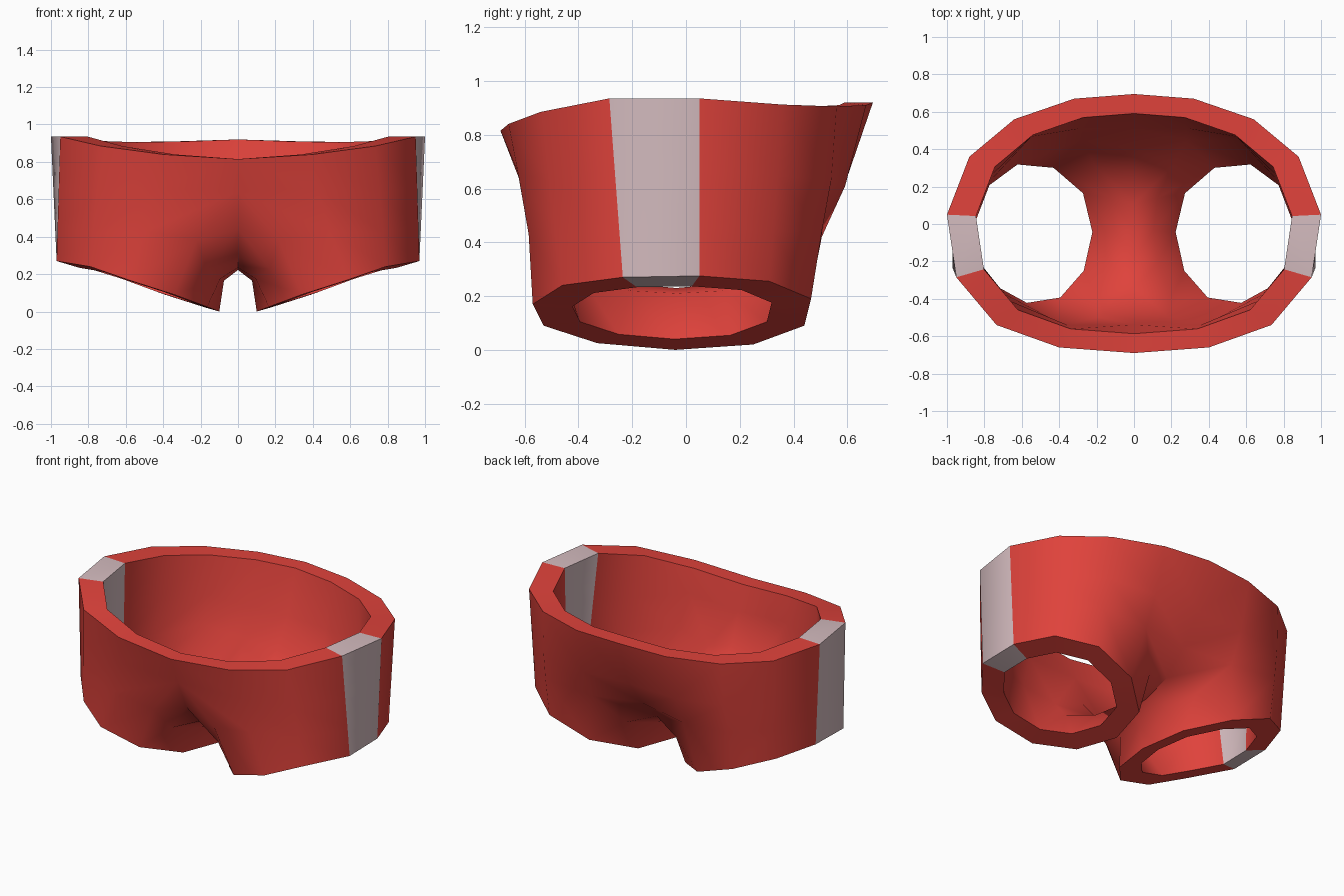
import bpy, bmesh, math
from mathutils import Vector as V

if "Cube" in bpy.data.objects:
    bpy.data.objects.remove(bpy.data.objects["Cube"])

# Right half only: the garment is mirrored across x = 0
# Waist edge, front centre -> side -> back centre
waist = dict(zip("SDCBAKJIN", [
    (0, -.69, .815), (.40, -.66, .84), (.735, -.54, .885), (.95, -.285, .935), (1, .05, .935),
    (.88, .36, .912), (.64, .56, .905), (.32, .67, .91), (0, .695, .92)]))
# Leg opening, all the way round
leg = dict(zip("ABCDEFGHIJK", [
    (.97, .05, .275), (.97, -.235, .27), (.79, -.46, .24), (.59, -.57, .17), (.34, -.53, .09),
    (.165, -.33, .025), (.10, -.04, 0), (.17, .25, .02), (.39, .44, .09), (.66, .465, .19),
    (.87, .31, .255)]))
# Shaped points of the front and back panels
shape = {
    "D1": (.42, -.625, .66), "D2": (.49, -.585, .43), "X2": (.22, -.56, .38),
    "I1": (.33, .592, .61), "I2": (.33, .505, .42), "J1": (.65, .54, .63), "J2": (.66, .505, .44),
    "S1": (0, -.622, .64), "S2": (0, -.53, .44), "N1": (0, .592, .62), "N2": (0, .45, .44)}
# Crotch strip: side points (q) and centre points (p)
crotch_q = dict(zip("EFGHI", [(.17, -.45, .23), (.095, -.24, .175), (.075, -.04, .165),
                              (.095, .16, .175), (.18, .36, .23)]))
crotch_p = dict(zip("EFGHI", [(0, -.38, .295), (0, -.2, .235), (0, -.04, .222),
                              (0, .12, .235), (0, .30, .295)]))

outer, inner = {}, {}
LEG_C = V((.53, -.05, .14))


def shrink(p, s=.85, z=0):
    return V((p[0] * .845, p[1] * s, p[2] + z))


for k, p in waist.items():
    outer[k + "0"], inner[k + "0"] = V(p), shrink(p)
for k, p in leg.items():
    outer[k + "3"], inner[k + "3"] = V(p), LEG_C + (V(p) - LEG_C) * .715
for k, p in shape.items():
    outer[k], inner[k] = V(p), shrink(p, .865 if k[1] == "1" else .89, .02)
for k in "CBAK":                     # plain side columns
    for i, t in ((1, .4), (2, .72)):
        outer[k + str(i)] = outer[k + "0"].lerp(outer[k + "3"], t)
        inner[k + str(i)] = inner[k + "0"].lerp(inner[k + "3"], t)
for k in "EFGHI":
    q, p = crotch_q[k], crotch_p[k]
    outer[k + "q"], inner[k + "q"] = V(q), V((q[0] + .03, q[1] * .87, q[2] + .045))
    outer[k + "p"], inner[k + "p"] = V(p), V((0, p[1] * .9, p[2] + .008))

# Panels by point name; flag marks the side stripe
faces = []
for a, b in zip("DCBAK", "CBAKJ"):
    for i in range(3):
        faces.append(([f"{a}{i}", f"{b}{i}", f"{b}{i+1}", f"{a}{i+1}"], a + b == "BA"))
for a, b in zip("EFGH", "FGHI"):
    faces.append(([a + "q", b + "q", b + "p", a + "p"], False))
    faces.append(([a + "3", b + "3", b + "q", a + "q"], False))
for text in ("S0 D0 D1 S1", "S1 D1 D2 X2", "S1 X2 S2", "X2 D2 D3 E3", "S2 X2 Eq Ep", "X2 E3 Eq",
             "J0 I0 I1 J1", "J1 I1 I2 J2", "J2 I2 I3 J3", "I0 N0 N1 I1", "I1 N1 N2 I2",
             "I2 Iq I3", "I2 N2 Ip Iq"):
    faces.append((text.split(), False))

bm = bmesh.new()
vo = {k: bm.verts.new(p) for k, p in outer.items()}
vi = {k: bm.verts.new(p) for k, p in inner.items()}


def add(verts, stripe):
    f = bm.faces.new(verts)
    f.material_index = int(stripe)
    f.smooth = True


for names, stripe in faces:
    add([vo[n] for n in names], stripe)
    add([vi[n] for n in reversed(names)], stripe)
# Rims joining outside and lining at the waist and leg opening
w, l = "SDCBAKJIN", "ABCDEFGHIJK"
rims = [(a + "0", b + "0") for a, b in zip(w, w[1:])] + [(a + "3", b + "3") for a, b in zip(l, l[1:] + l[0])]
for a, b in rims:
    add([vo[a], vo[b], vi[b], vi[a]], a[0] in "AB" and b[0] in "AB")

# Mirror to the other side and weld the centre seam
geom = bm.verts[:] + bm.edges[:] + bm.faces[:]
dup = bmesh.ops.duplicate(bm, geom=geom)["geom"]
for v in [g for g in dup if isinstance(g, bmesh.types.BMVert)]:
    v.co.x *= -1
bmesh.ops.reverse_faces(bm, faces=[g for g in dup if isinstance(g, bmesh.types.BMFace)])
bmesh.ops.remove_doubles(bm, verts=[v for v in bm.verts if abs(v.co.x) < 1e-5], dist=.0005)
bmesh.ops.recalc_face_normals(bm, faces=bm.faces[:])

me = bpy.data.meshes.new("trunks")
bm.to_mesh(me)
bm.free()
for name, col in (("red cloth", (.74, .055, .044, 1)), ("pale grey stripe", (.66, .50, .52, 1))):
    m = bpy.data.materials.new(name)
    m.diffuse_color = col
    m.use_nodes = True
    m.node_tree.nodes["Principled BSDF"].inputs["Base Color"].default_value = m.diffuse_color
    me.materials.append(m)
ob = bpy.data.objects.new("trunks", me)
bpy.context.collection.objects.link(ob)
bpy.context.view_layer.objects.active = ob
ob.select_set(True)
bpy.ops.object.shade_smooth_by_angle(angle=math.radians(55))
